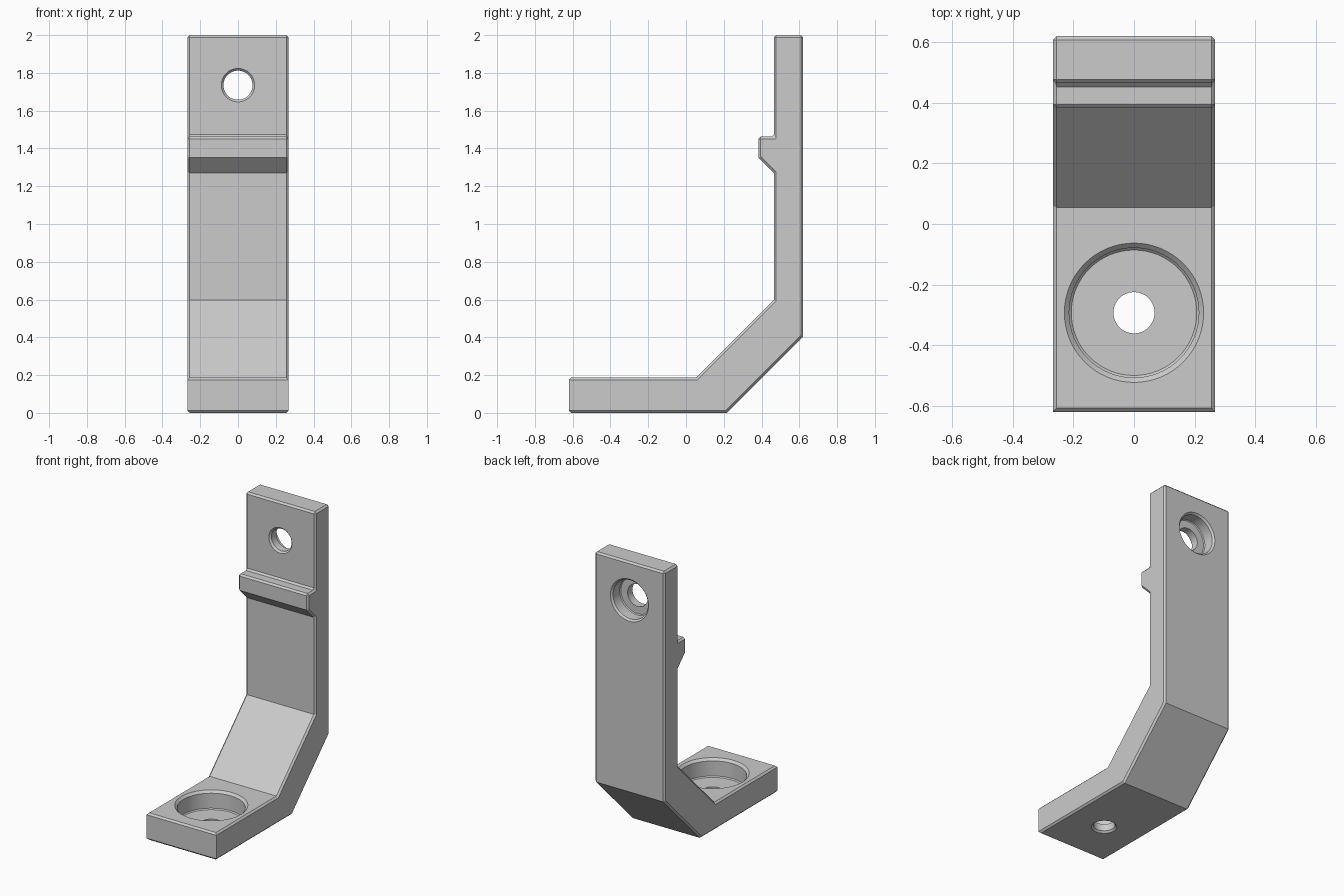
import bpy, bmesh, math
from mathutils import Matrix

cube = bpy.data.objects.get("Cube")
if cube:
    bpy.data.objects.remove(cube, do_unlink=True)

HALF_WIDTH = 0.268
CHAMFER = 0.012

grey = bpy.data.materials.new("light grey")
grey.use_nodes = True
colour = (0.6, 0.6, 0.6, 1)
grey.diffuse_color = colour
grey.node_tree.nodes["Principled BSDF"].inputs["Base Color"].default_value = colour


def make_object(name, bm):
    bmesh.ops.recalc_face_normals(bm, faces=bm.faces)
    mesh = bpy.data.meshes.new(name)
    bm.to_mesh(mesh)
    bm.free()
    mesh.materials.append(grey)
    obj = bpy.data.objects.new(name, mesh)
    bpy.context.collection.objects.link(obj)
    return obj


def make_bracket():
    """Side outline (y, z) extruded across x, with chamfered edges."""
    outline = [(-0.62, 0), (0.215, 0), (0.62, 0.405), (0.62, 2), (0.465, 2),
               (0.465, 1.463), (0.383, 1.463), (0.383, 1.352), (0.465, 1.27),
               (0.465, 0.597), (0.055, 0.187), (-0.62, 0.187)]
    bm = bmesh.new()
    side = bm.faces.new([bm.verts.new((-HALF_WIDTH, y, z)) for y, z in outline])
    result = bmesh.ops.extrude_face_region(bm, geom=[side])
    moved = [v for v in result["geom"] if isinstance(v, bmesh.types.BMVert)]
    bmesh.ops.translate(bm, verts=moved, vec=(2 * HALF_WIDTH, 0, 0))
    bmesh.ops.recalc_face_normals(bm, faces=bm.faces)

    # Chamfer square corners; the foot's upright front corners stay sharp
    def is_chamfered(edge):
        a, b = (v.co for v in edge.verts)
        upright_front = max(a.y, b.y) < -0.61 and abs(a.z - b.z) > 0.1
        return edge.calc_face_angle() > math.radians(50) and not upright_front

    bmesh.ops.bevel(bm, geom=[e for e in bm.edges if is_chamfered(e)],
                    offset=CHAMFER, segments=1, affect='EDGES')
    return make_object("angled_bracket", bm)


def make_cutter(name, profile, matrix, sides=64):
    """Lathe a (radius, height) profile into a closed solid."""
    bm = bmesh.new()
    rings = []
    for radius, height in profile:
        rings.append([bm.verts.new((radius * math.cos(math.tau * i / sides),
                                    radius * math.sin(math.tau * i / sides), height))
                      for i in range(sides)])
    for low, high in zip(rings, rings[1:]):
        for i in range(sides):
            j = (i + 1) % sides
            bm.faces.new((low[i], low[j], high[j], high[i]))
    bm.faces.new(rings[0])
    bm.faces.new(rings[-1])
    bm.transform(matrix)
    cutter = make_object(name, bm)
    cutter.hide_render = True
    return cutter


bracket = make_bracket()

# Foot: wide recess from above with a small through hole
foot_cutter = make_cutter(
    "foot_hole_cutter",
    [(0.092, -0.012), (0.068, 0.012), (0.068, 0.06), (0.207, 0.06),
     (0.214, 0.067), (0.214, 0.171), (0.246, 0.203)],
    Matrix.Translation((0, -0.293, 0)))

# Upright: recess from the back with a through hole to the front
upright_cutter = make_cutter(
    "upright_hole_cutter",
    [(0.1, -0.012), (0.077, 0.012), (0.077, 0.065), (0.128, 0.065),
     (0.134, 0.071), (0.134, 0.143), (0.158, 0.167)],
    Matrix.Translation((0, 0.465, 1.735)) @ Matrix.Rotation(-math.pi / 2, 4, 'X'))

bpy.ops.object.select_all(action='DESELECT')
bracket.select_set(True)
bpy.context.view_layer.objects.active = bracket
for cutter in (foot_cutter, upright_cutter):
    cut = bracket.modifiers.new(cutter.name, 'BOOLEAN')
    cut.operation = 'DIFFERENCE'
    cut.solver = 'EXACT'
    cut.object = cutter
    bpy.ops.object.modifier_apply(modifier=cut.name)
    bpy.data.objects.remove(cutter, do_unlink=True)

bpy.ops.object.shade_smooth_by_angle(angle=math.radians(25))
